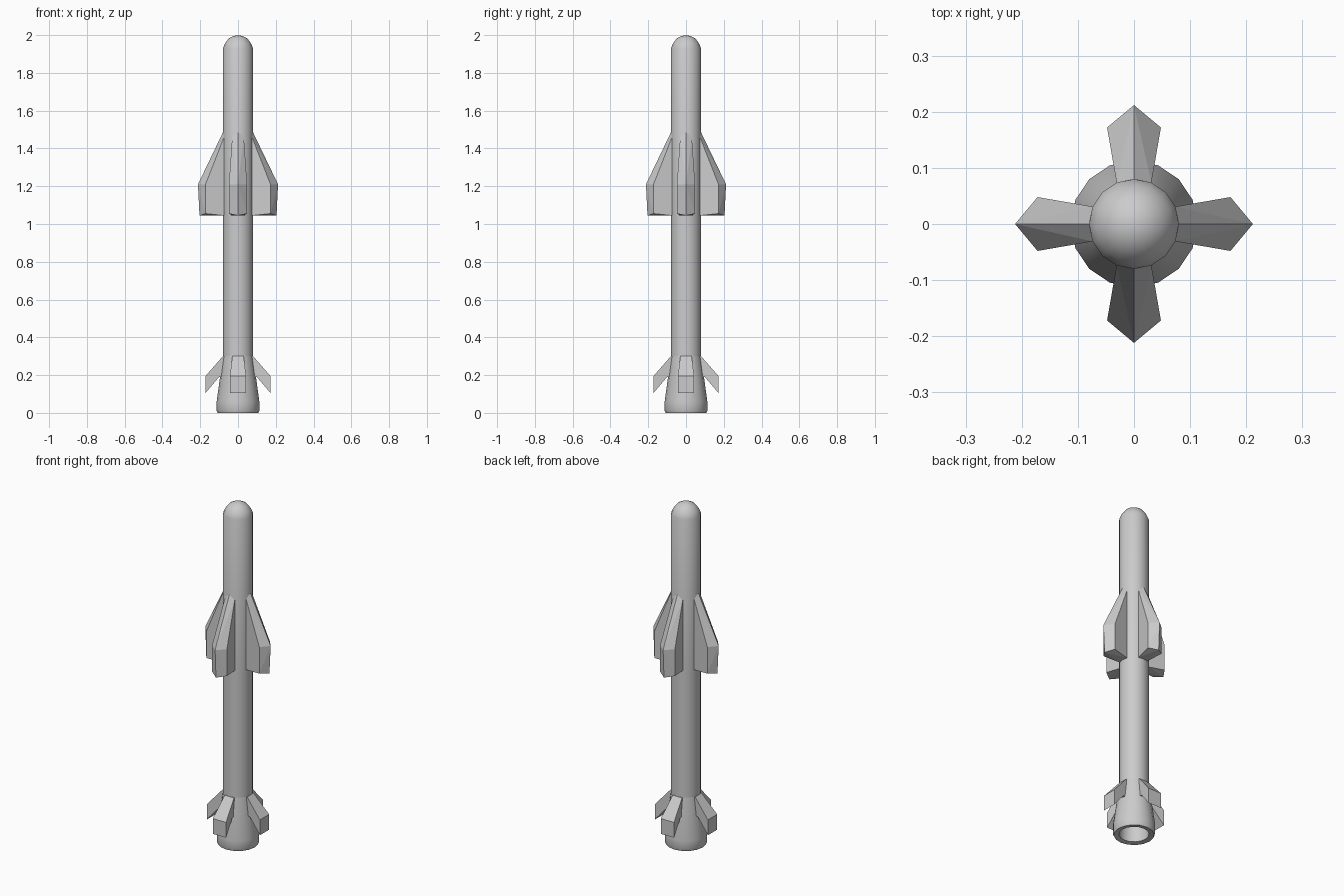
import bpy, bmesh, math
from mathutils import Matrix, Vector

if "Cube" in bpy.data.objects:
    bpy.data.objects.remove(bpy.data.objects["Cube"])

SIDES = 16


def finish(bm, name, smooth=False):
    bmesh.ops.recalc_face_normals(bm, faces=bm.faces)
    mesh = bpy.data.meshes.new(name)
    bm.to_mesh(mesh)
    bm.free()
    obj = bpy.data.objects.new(name, mesh)
    bpy.context.collection.objects.link(obj)
    if smooth:
        bpy.ops.object.select_all(action='DESELECT')
        obj.select_set(True)
        bpy.context.view_layer.objects.active = obj
        bpy.ops.object.shade_smooth_by_angle(angle=math.radians(40))
    return obj


def lathe(name, profile):
    """Spin an (r, z) profile around the z axis."""
    bm = bmesh.new()
    vs = [bm.verts.new((r, 0, z)) for r, z in profile]
    es = [bm.edges.new(p) for p in zip(vs, vs[1:])]
    bmesh.ops.spin(bm, geom=vs + es, cent=(0, 0, 0), axis=(0, 0, 1),
                   angle=math.tau, steps=SIDES, use_merge=True)
    bmesh.ops.remove_doubles(bm, verts=bm.verts, dist=1e-5)
    return finish(bm, name, smooth=True)


def four_around(name, build):
    """Place one fin on each of the four sides."""
    for i, side in enumerate(("right", "back", "left", "front")):
        bm = bmesh.new()
        build(bm)
        bm.transform(Matrix.Rotation(i * math.pi / 2, 4, 'Z'))
        finish(bm, f"{name}_{side}")


def upper_fin(bm):
    # r, half width, z: slim root, wide shoulder, pointed outer ridge
    half = [(.074, .031, 1.46), (.172, .048, 1.21), (.172, .048, 1.055),
            (.074, .031, 1.045)]
    ridge = [(.08, 0, 1.485), (.212, 0, 1.21), (.204, 0, 1.045)]
    for r, w, z in half:
        bm.verts.new((r, w, z))
        bm.verts.new((r, -w, z))
    for p in ridge:
        bm.verts.new(p)
    bmesh.ops.convex_hull(bm, input=bm.verts)
    bmesh.ops.dissolve_limit(bm, angle_limit=math.radians(1),
                             verts=bm.verts, edges=bm.edges)


def tail_fin(bm):
    # swept side profile whose width grows outwards
    profile = [(.07, .30), (.08, .30), (.172, .195), (.172, .105),
               (.10, .19), (.07, .19)]
    rows = [[bm.verts.new((r, s * (.03 + (r - .08) * .14), z))
             for r, z in profile] for s in (1, -1)]
    for row in rows:
        bm.faces.new(row)
    n = len(profile)
    for i in range(n):
        j = (i + 1) % n
        bm.faces.new((rows[0][i], rows[0][j], rows[1][j], rows[1][i]))


# upper body with rounded nose
lathe("upper_body", [(.08, 1.035), (.08, 1.93), (.069, 1.956), (.05, 1.982),
                     (.025, 1.995), (0, 2.0)])

# lower body tube
lathe("lower_body", [(.08, .30), (.08, 1.035)])

# flared tail with a hollow nozzle
lathe("tail_nozzle", [(.08, .30), (.113, .06), (.113, .012), (.108, 0),
                      (.08, .004), (.075, .15), (0, .15)])

four_around("upper_fin", upper_fin)
four_around("tail_fin", tail_fin)
